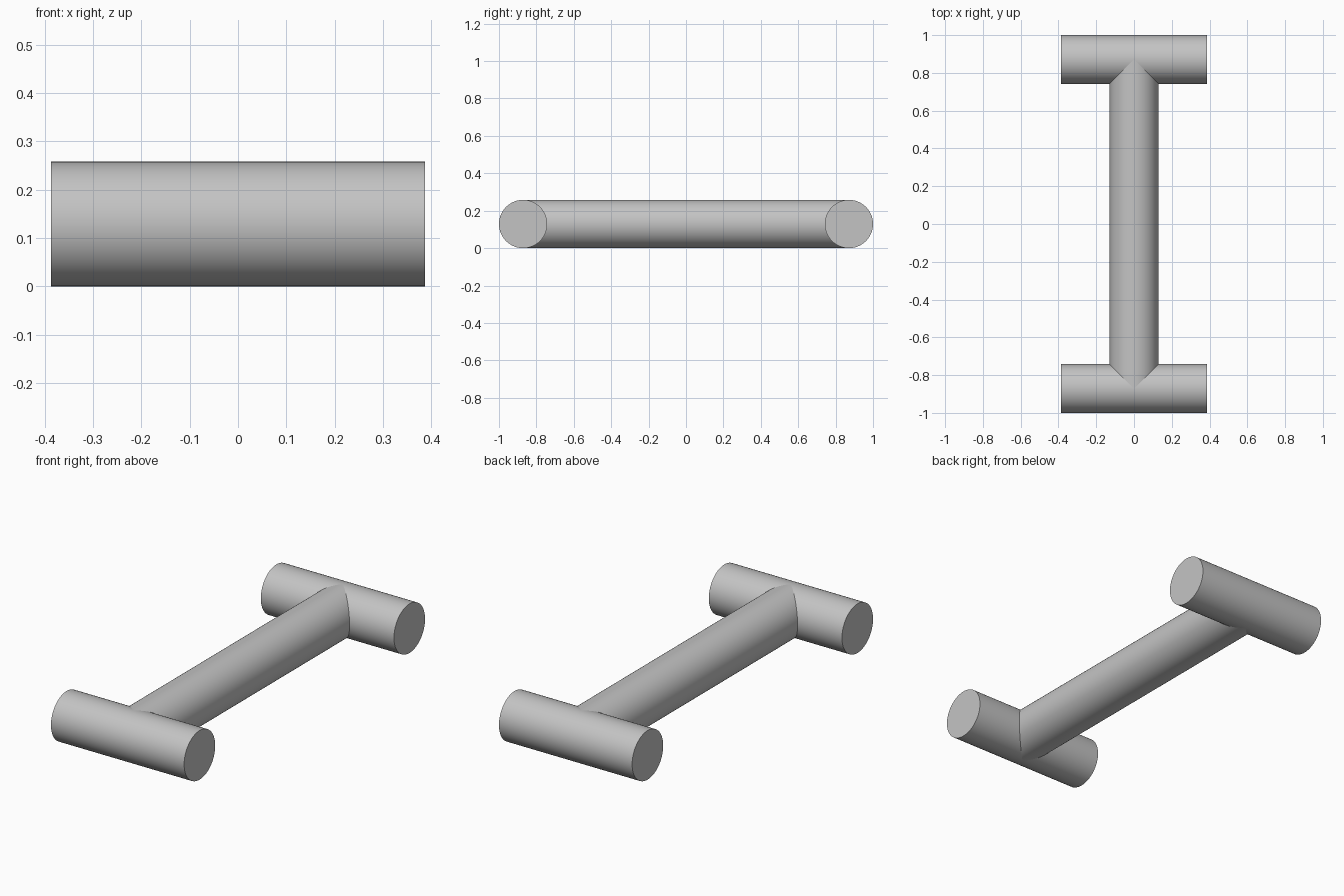
import bpy
import math

cube = bpy.data.objects.get("Cube")
if cube:
    bpy.data.objects.remove(cube, do_unlink=True)

RADIUS = 0.129
BAR_LENGTH = 0.774
BAR_Y = 1 - RADIUS

# Single plain grey finish
grey = bpy.data.materials.new("plain_grey")
grey.use_nodes = True
colour = (0.55, 0.55, 0.55, 1)
grey.diffuse_color = colour
grey.node_tree.nodes["Principled BSDF"].inputs["Base Color"].default_value = colour


def rod(name, length, y, rotation):
    """Smooth horizontal rod with flat ends, resting on the ground."""
    bpy.ops.mesh.primitive_cylinder_add(
        vertices=96, radius=RADIUS, depth=length,
        location=(0, y, RADIUS), rotation=rotation)
    obj = bpy.context.object
    obj.name = name
    obj.data.materials.append(grey)
    bpy.ops.object.shade_smooth_by_angle(angle=math.radians(30))
    return obj


# Cross bars at the two ends
for name, side in (("front_cross_bar", -1), ("back_cross_bar", 1)):
    rod(name, BAR_LENGTH, side * BAR_Y, (0, math.pi / 2, 0))

# Long shaft, running between the centre lines of the bars
rod("connecting_shaft", 2 * BAR_Y, 0, (math.pi / 2, 0, 0))
